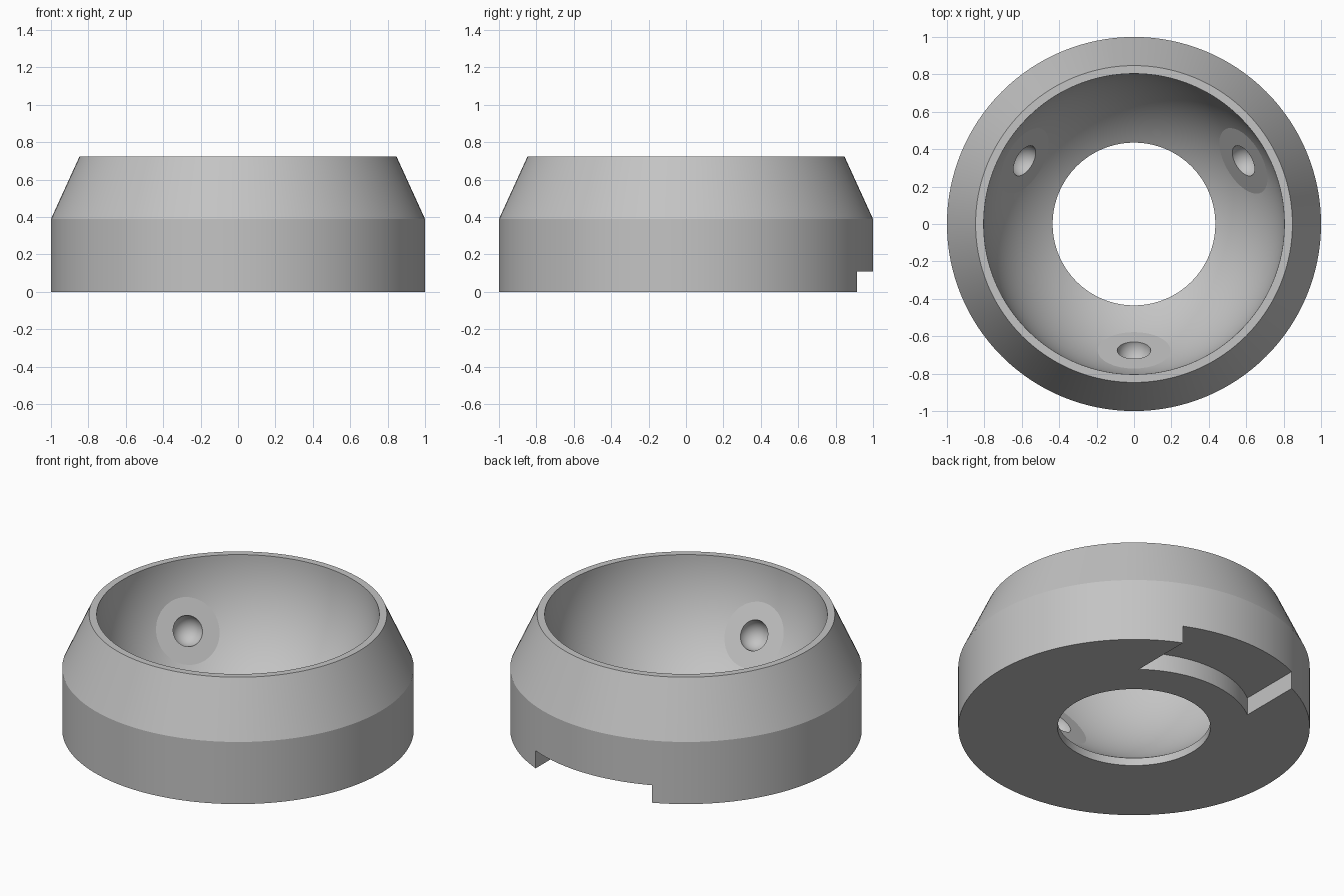
import bpy, bmesh
from math import sin, cos, pi, radians, asin, sqrt
from mathutils import Matrix, Vector

HEIGHT = 0.725        # rim height, also the centre of the bowl sphere
BOWL_R = 0.804
BORE_R = 0.435

old = bpy.data.objects.get("Cube")
if old:
    bpy.data.objects.remove(old, do_unlink=True)

grey = bpy.data.materials.new("light grey")
grey.use_nodes = True
colour = (0.55, 0.55, 0.55, 1)
grey.diffuse_color = colour
grey.node_tree.nodes["Principled BSDF"].inputs["Base Color"].default_value = colour


def make_object(name, bm):
    bmesh.ops.recalc_face_normals(bm, faces=bm.faces)
    mesh = bpy.data.meshes.new(name)
    bm.to_mesh(mesh)
    bm.free()
    mesh.materials.append(grey)
    obj = bpy.data.objects.new(name, mesh)
    bpy.context.collection.objects.link(obj)
    return obj


def combine(target, helper, operation):
    """Apply a boolean, then drop the helper."""
    helper.hide_render = True
    mod = target.modifiers.new(helper.name, 'BOOLEAN')
    mod.operation = operation
    mod.solver = 'EXACT'
    mod.object = helper
    bpy.context.view_layer.objects.active = target
    bpy.ops.object.modifier_apply(modifier=mod.name)
    bpy.data.objects.remove(helper, do_unlink=True)


# Ring body: outer wall, bevelled shoulder, thin rim, spherical bowl and bore
profile = [(BORE_R, 0), (1, 0), (1, 0.39), (0.847, HEIGHT)]
end = pi / 2 - asin(BORE_R / BOWL_R)
for i in range(33):
    a = end * i / 32
    profile.append((BOWL_R * cos(a), HEIGHT - BOWL_R * sin(a)))
bm = bmesh.new()
verts = [bm.verts.new((r, 0, z)) for r, z in profile]
edges = [bm.edges.new((v, verts[(i + 1) % len(verts)])) for i, v in enumerate(verts)]
bmesh.ops.spin(bm, geom=verts + edges, cent=(0, 0, 0), axis=(0, 0, 1),
               angle=2 * pi, steps=128, use_merge=True)
bmesh.ops.remove_doubles(bm, verts=bm.verts, dist=1e-5)
body = make_object("bowl_ring", bm)

# Three flat pads in the bowl, each with a round socket
PAD_DIST, PAD_DEPTH, SOCKET_R = 0.78, 0.07, 0.09
for angle in (-90, 30, 150):
    t = radians(angle)
    tilt = radians(30)
    axis = Vector((cos(t) * cos(tilt), sin(t) * cos(tilt), -sin(tilt)))
    turn = axis.to_track_quat('Z', 'Y').to_matrix().to_4x4()
    centre = Vector((0, 0, HEIGHT))

    bm = bmesh.new()
    bmesh.ops.create_cone(bm, cap_ends=True, segments=64, radius1=0.21, radius2=0.21,
                          depth=PAD_DEPTH,
                          matrix=Matrix.Translation(centre + axis * (PAD_DIST + PAD_DEPTH / 2)) @ turn)
    combine(body, make_object("pad", bm), 'UNION')

    bm = bmesh.new()
    bmesh.ops.create_uvsphere(bm, u_segments=48, v_segments=25, radius=SOCKET_R,
                              matrix=Matrix.Translation(centre + axis * PAD_DIST) @ turn)
    combine(body, make_object("socket", bm), 'DIFFERENCE')

# Notch under the back edge: parallel sides and a curved inner wall
HALF_W, INNER_R, NOTCH_H = 0.403, 0.66, 0.11
spread = asin(HALF_W / INNER_R)
outline = [(-HALF_W, 1.2), (HALF_W, 1.2)]
for i in range(25):
    a = spread * (1 - 2 * i / 24)
    outline.append((INNER_R * sin(a), INNER_R * cos(a)))
bm = bmesh.new()
base = bm.faces.new([bm.verts.new((x, y, -0.1)) for x, y in outline])
top = bmesh.ops.extrude_face_region(bm, geom=[base])["geom"]
bmesh.ops.translate(bm, vec=(0, 0, NOTCH_H + 0.1),
                    verts=[v for v in top if isinstance(v, bmesh.types.BMVert)])
combine(body, make_object("notch", bm), 'DIFFERENCE')

# Smooth curved walls, keep pads and corners crisp
bpy.ops.object.select_all(action='DESELECT')
body.select_set(True)
bpy.context.view_layer.objects.active = body
bpy.ops.object.shade_smooth_by_angle(angle=radians(11))
